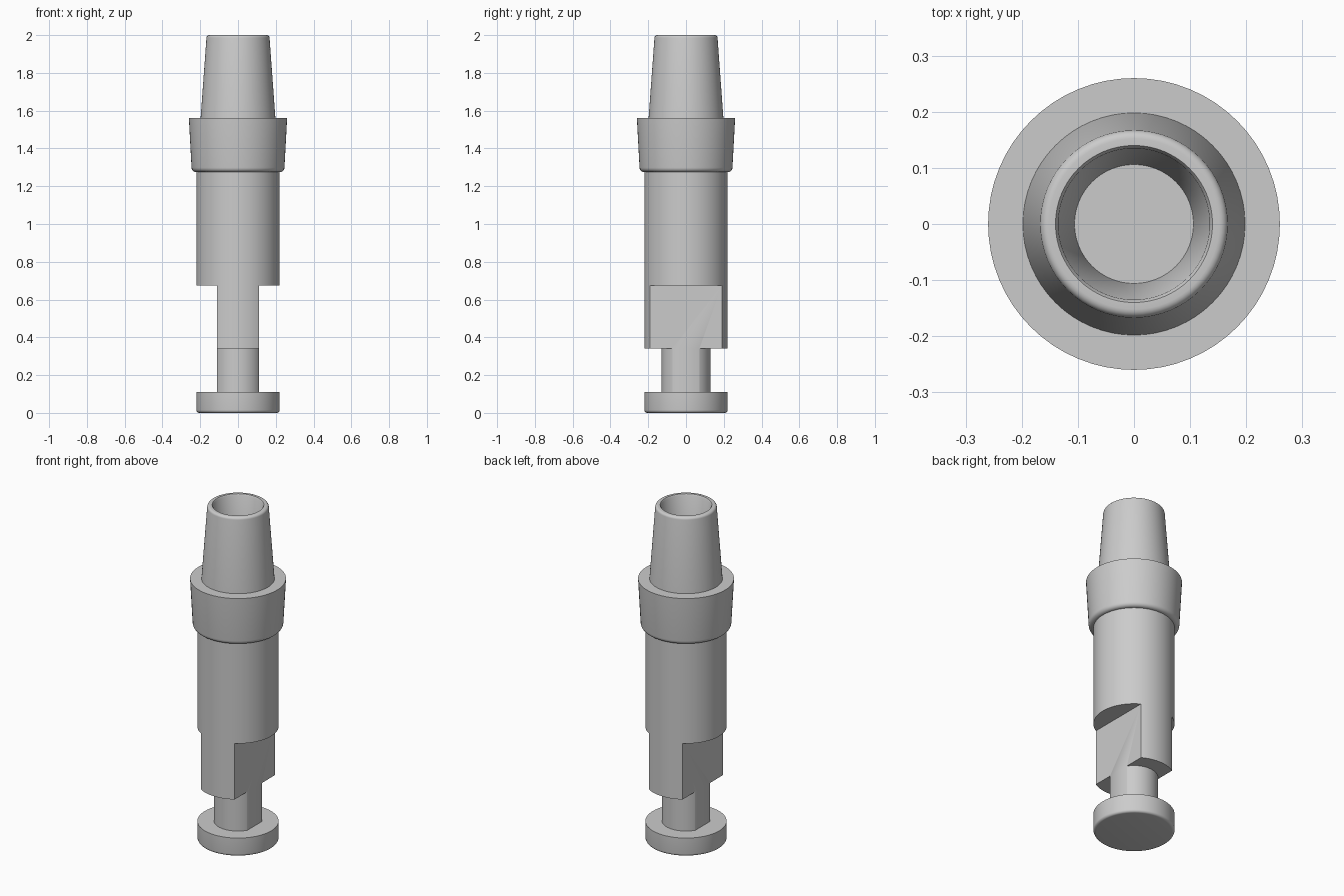
import bpy
import bmesh
import math
from mathutils import Matrix

if "Cube" in bpy.data.objects:
    bpy.data.objects.remove(bpy.data.objects["Cube"], do_unlink=True)

SEGMENTS = 64

grey = bpy.data.materials.new("plain grey")
grey.use_nodes = True
colour = (0.6, 0.6, 0.6, 1)
grey.diffuse_color = colour
grey.node_tree.nodes["Principled BSDF"].inputs["Base Color"].default_value = colour


def make_object(name, bm):
    bmesh.ops.recalc_face_normals(bm, faces=bm.faces)
    mesh = bpy.data.meshes.new(name)
    bm.to_mesh(mesh)
    bm.free()
    mesh.materials.append(grey)
    obj = bpy.data.objects.new(name, mesh)
    bpy.context.collection.objects.link(obj)
    return obj


def smooth(obj):
    bpy.ops.object.select_all(action='DESELECT')
    obj.select_set(True)
    bpy.context.view_layer.objects.active = obj
    bpy.ops.object.shade_smooth_by_angle(angle=math.radians(32))


def arc(r, z, radius, start, end, steps=5):
    """Points of a rounded profile corner, angles in degrees."""
    angles = [math.radians(start + (end - start) * i / steps) for i in range(steps + 1)]
    return [(r + radius * math.cos(a), z + radius * math.sin(a)) for a in angles]


def lathe(name, profile):
    """Closed solid of revolution; the first and last rings are capped."""
    bm = bmesh.new()
    rings = []
    for r, z in profile:
        rings.append([bm.verts.new((r * math.cos(2 * math.pi * i / SEGMENTS),
                                    r * math.sin(2 * math.pi * i / SEGMENTS), z))
                      for i in range(SEGMENTS)])
    for low, high in zip(rings, rings[1:]):
        for i in range(SEGMENTS):
            j = (i + 1) % SEGMENTS
            bm.faces.new((low[i], low[j], high[j], high[i]))
    bm.faces.new(rings[0])
    bm.faces.new(rings[-1])
    return make_object(name, bm)


# Foot disc with a softened lower edge
foot = lathe("foot_disc", arc(0.205, 0.015, 0.015, -90, 0) + [(0.22, 0.11)])

# Shank: narrow neck stepping out to the barrel
shank = lathe("shank", [(0.13, 0.11), (0.13, 0.34), (0.22, 0.34), (0.22, 1.275)])

# Flats milled into both sides of the shank
for side in (-1, 1):
    bm = bmesh.new()
    bmesh.ops.create_cube(bm, size=1, matrix=Matrix.Translation((side * 0.31, 0, 0.3375))
                          @ Matrix.Diagonal((0.4, 1, 0.675, 1)))
    cutter = make_object("flat_cutter", bm)
    cutter.hide_render = True
    cut = shank.modifiers.new("flat", 'BOOLEAN')
    cut.operation = 'DIFFERENCE'
    cut.solver = 'EXACT'
    cut.object = cutter
    bpy.context.view_layer.objects.active = shank
    bpy.ops.object.modifier_apply(modifier=cut.name)
    bpy.data.objects.remove(cutter, do_unlink=True)

# Flared collar with a rounded lower edge
collar = lathe("collar", arc(0.222, 1.299, 0.024, -90, 0) + [(0.26, 1.56)])

# Tapered nozzle with rounded rim and tapered blind bore
nozzle = lathe("nozzle", [(0.198, 1.56)] + arc(0.152, 1.985, 0.015, 4, 90)
               + [(0.14, 2.0), (0.135, 1.992), (0.106, 1.6)])

for part in (foot, shank, collar, nozzle):
    smooth(part)
